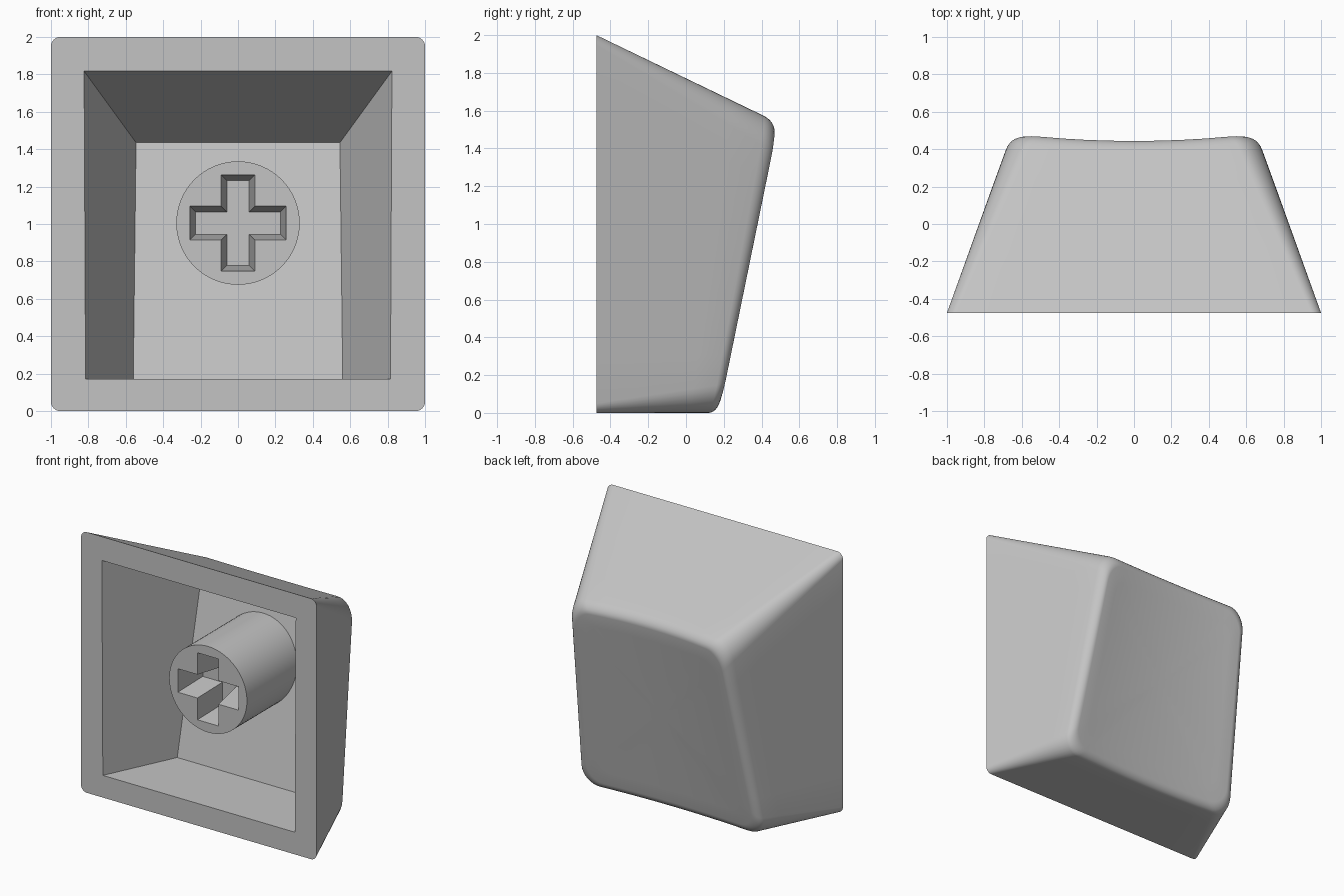
import bpy
import bmesh
from math import sin, cos, pi, radians

if "Cube" in bpy.data.objects:
    bpy.data.objects.remove(bpy.data.objects["Cube"])

grey = bpy.data.materials.new("light_grey_plastic")
grey.use_nodes = True
colour = (0.55, 0.55, 0.55, 1)
grey.diffuse_color = colour
grey.node_tree.nodes["Principled BSDF"].inputs["Base Color"].default_value = colour

FRONT = -0.475      # plane of the open rim
DISH = 0.04         # depth of the finger dish
SIDE = 8            # divisions of each straight side
CORNER = 8          # divisions of each rounded corner


def lerp(a, b, t):
    return a + (b - a) * t


def rounded_square(r):
    """Points around a square of half size 1 with corner radius r."""
    points = []
    for k in range(4):
        c, s = round(cos(k * pi / 2)), round(sin(k * pi / 2))
        side = [(1, lerp(r - 1, 1 - r, i / SIDE)) for i in range(SIDE)]
        arc = [(1 - r + r * cos(a), 1 - r + r * sin(a))
               for a in (i * pi / 2 / CORNER for i in range(CORNER))]
        points += [(u * c - v * s, u * s + v * c) for u, v in side + arc]
    return points


def shell_point(u, v, bu, bv, t):
    """Point on the draft line from the rim (bu, bv) to the dished back (u, v)."""
    z = (v + 1) / 2 * 1.533
    y = 0.18 + 0.205 * z
    x = u * lerp(0.764, 0.65, (v + 1) / 2)
    t *= 1 - DISH * max(0, 1 - u * u) / (y - FRONT)
    return lerp(bu, x, t), lerp(FRONT, y, t), lerp(bv + 1, z, t)


def bridge(bm, a, b):
    n = len(a)
    for i in range(n):
        j = (i + 1) % n
        bm.faces.new((a[i], a[j], b[j], b[i]))


def loop_edges(bm, loop):
    return [bm.edges.get((v, loop[i - 1])) for i, v in enumerate(loop)]


def fill_between(bm, outer, inner):
    edges = loop_edges(bm, outer) + loop_edges(bm, inner)
    bmesh.ops.triangle_fill(bm, edges=edges, use_beauty=True, normal=(0, -1, 0))


def finish(bm, name):
    bmesh.ops.recalc_face_normals(bm, faces=bm.faces)
    mesh = bpy.data.meshes.new(name)
    bm.to_mesh(mesh)
    bm.free()
    mesh.materials.append(grey)
    obj = bpy.data.objects.new(name, mesh)
    bpy.context.collection.objects.link(obj)
    bpy.ops.object.select_all(action="DESELECT")
    obj.select_set(True)
    bpy.context.view_layer.objects.active = obj
    bpy.ops.object.shade_smooth_by_angle(angle=radians(30))


# Outer shell: tapering walls, rounded back edge, dished back
bm = bmesh.new()
rim_shape, back_shape = rounded_square(0.05), rounded_square(0.2)
stages = [(t, 1) for t in (0, 0.25, 0.5, 0.75)]
stages += [(1 - 0.07 * (1 - sin(a)), 1 - 0.07 * (1 - cos(a)))
           for a in (i * pi / 12 for i in range(7))]
stages += [(1, s) for s in (0.8, 0.6, 0.4, 0.2)]
rings = []
for t, s in stages:
    rings.append([bm.verts.new(shell_point(u * s, v * s, bu * s, bv * s, t))
                  for (u, v), (bu, bv) in zip(back_shape, rim_shape)])
for a, b in zip(rings, rings[1:]):
    bridge(bm, a, b)
centre = bm.verts.new(shell_point(0, 0, 0, 0, 1))
for i, v in enumerate(rings[-1]):
    bm.faces.new((rings[-1][i - 1], v, centre))


# Hollow inside with a sloping floor
def floor_y(z):
    return 0.063 + 0.209 * (z - 0.17)


def cavity_loop(low, high, bottom, top, depth):
    corners = ((-low, bottom), (low, bottom), (high, top), (-high, top))
    return [bm.verts.new((x, depth(z), z)) for x, z in corners]


opening = cavity_loop(0.815, 0.823, 0.17, 1.817, lambda z: FRONT)
floor = cavity_loop(0.56, 0.545, 0.17, 1.435, floor_y)
bridge(bm, opening, floor)
bm.faces.new(floor)
fill_between(bm, rings[0], opening)
finish(bm, "cap_shell")

# Round stem with a tapered cross socket
bm = bmesh.new()
STEM_Z, STEM_Y, RADIUS = 1.005, -0.363, 0.33
circle = [(RADIUS * cos(i * pi / 32), STEM_Z + RADIUS * sin(i * pi / 32)) for i in range(64)]
face = [bm.verts.new((x, STEM_Y, z)) for x, z in circle]
root = [bm.verts.new((x, floor_y(z) + 0.01, z)) for x, z in circle]
bridge(bm, face, root)


def cross_loop(arm, half, y):
    points = []
    for k in range(4):
        c, s = round(cos(k * pi / 2)), round(sin(k * pi / 2))
        for px, pz in ((arm, -half), (arm, half), (half, half)):
            points.append(bm.verts.new((px * c - pz * s, y, STEM_Z + px * s + pz * c)))
    return points


mouth = cross_loop(0.257, 0.09, STEM_Y)
bottom = cross_loop(0.227, 0.06, STEM_Y + 0.26)
bridge(bm, mouth, bottom)
bm.faces.new(bottom)
fill_between(bm, face, mouth)
finish(bm, "stem")
